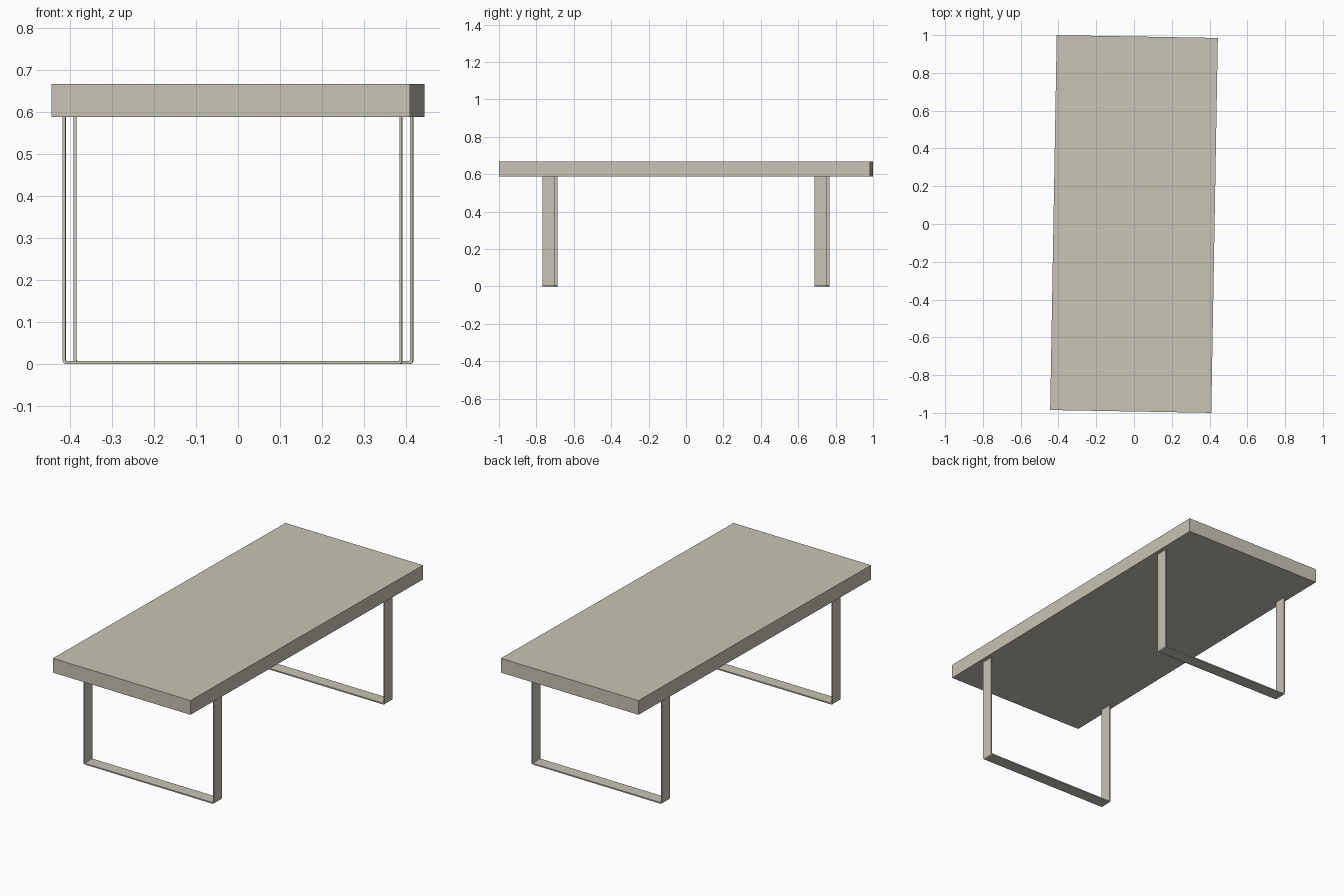
import bpy
import bmesh
from math import radians, sin, cos, pi
from mathutils import Matrix

cube = bpy.data.objects.get("Cube")
if cube:
    bpy.data.objects.remove(cube, do_unlink=True)

WIDTH, LENGTH = 0.853, 1.985
TOP_LOW, TOP_HIGH = 0.588, 0.667
LEG_HALF, LEG_DEPTH, LEG_THICK, LEG_Y = 0.404, 0.067, 0.007, 0.728
TURN = Matrix.Rotation(radians(-1), 4, "Z")

mat = bpy.data.materials.new("warm_beige")
mat.use_nodes = True
colour = (0.58, 0.55, 0.46, 1)
mat.diffuse_color = colour
mat.node_tree.nodes["Principled BSDF"].inputs["Base Color"].default_value = colour


def finish(name, bm):
    bmesh.ops.recalc_face_normals(bm, faces=bm.faces)
    mesh = bpy.data.meshes.new(name)
    bm.to_mesh(mesh)
    bm.free()
    mesh.transform(TURN)
    mesh.materials.append(mat)
    obj = bpy.data.objects.new(name, mesh)
    bpy.context.collection.objects.link(obj)


def u_path(half, bottom, radius, steps=4):
    """U-shaped outline with rounded lower corners, as (x, z) points."""
    arc = [(half - radius + radius * cos(a), bottom + radius - radius * sin(a))
           for a in (pi / 2 * i / steps for i in range(steps + 1))]
    right = [(half, TOP_LOW)] + arc
    return right + [(-x, z) for x, z in reversed(right)]


# Tabletop slab
bm = bmesh.new()
bmesh.ops.create_cube(bm, size=1)
bmesh.ops.scale(bm, vec=(WIDTH, LENGTH, TOP_HIGH - TOP_LOW), verts=bm.verts)
bmesh.ops.translate(bm, vec=(0, 0, (TOP_LOW + TOP_HIGH) / 2), verts=bm.verts)
finish("tabletop", bm)

# Flat-bar U legs
for name, y in (("front_leg_frame", -LEG_Y), ("back_leg_frame", LEG_Y)):
    bm = bmesh.new()
    outer = u_path(LEG_HALF, 0, 0.009)
    inner = u_path(LEG_HALF - LEG_THICK, LEG_THICK, 0.003)
    rings = []
    for (ox, oz), (ix, iz) in zip(outer, inner):
        y0, y1 = y - LEG_DEPTH / 2, y + LEG_DEPTH / 2
        rings.append([bm.verts.new(p) for p in
                      ((ox, y0, oz), (ox, y1, oz), (ix, y1, iz), (ix, y0, iz))])
    for a, b in zip(rings, rings[1:]):
        for k in range(4):
            n = (k + 1) % 4
            bm.faces.new((a[k], a[n], b[n], b[k]))
    bm.faces.new(rings[0])
    bm.faces.new(rings[-1])
    finish(name, bm)
